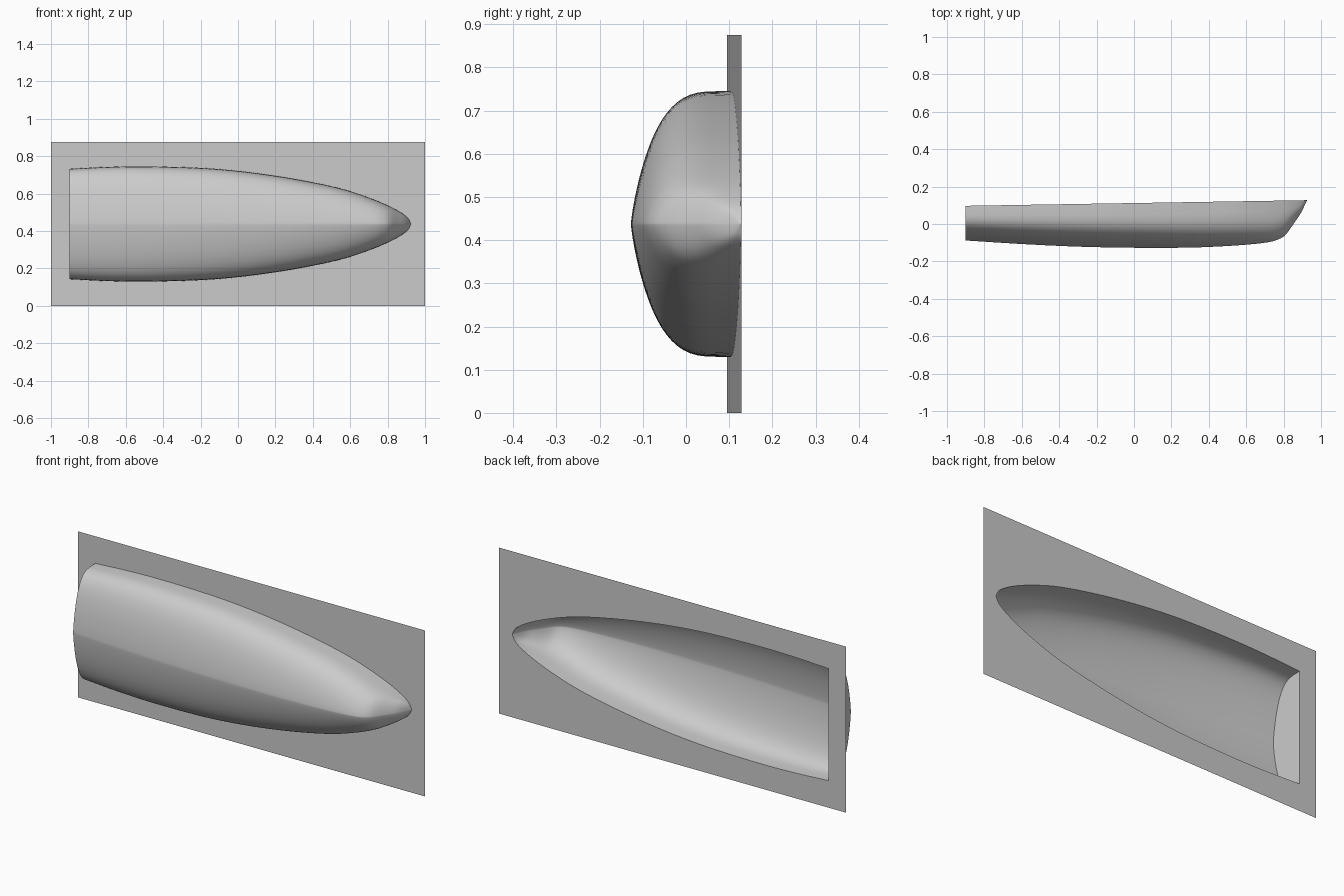
import bpy, bmesh, math

cube = bpy.data.objects.get("Cube")
if cube:
    bpy.data.objects.remove(cube, do_unlink=True)

MID, STERN, BOW = 0.4375, -0.9, 0.925
STATIONS, RIBS = 72, 24

# Half beam and keel line along the length
BEAM = [(-0.9, .295), (-0.7, .305), (-0.5, .308), (-0.2, .3), (0, .284), (.2, .258),
        (.4, .223), (.56, .187), (.69, .145), (.8, .1), (.87, .062), (.91, .03), (BOW, 0)]
KEEL = [(-0.9, -.088), (-0.6, -.107), (-0.3, -.121), (0, -.127), (.3, -.126), (.51, -.117),
        (.65, -.106), (.73, -.095), (.77, -.083), (.81, -.058), (.86, .011), (.893, .06), (BOW, .127)]


def deck(x):
    return 0.112 + 0.0165 * x


def curve(points, x):
    """Smooth cubic curve through the points."""
    def slope(k):
        a, b = points[max(k - 1, 0)], points[min(k + 1, len(points) - 1)]
        return (b[1] - a[1]) / (b[0] - a[0])
    i = 0
    while i < len(points) - 2 and x > points[i + 1][0]:
        i += 1
    (x0, y0), (x1, y1) = points[i], points[i + 1]
    d = x1 - x0
    t = min(max((x - x0) / d, 0), 1)
    s = 1 - t
    return (s * s * (1 + 2 * t) * y0 + t * t * (3 - 2 * t) * y1
            + d * t * s * (s * slope(i) - t * slope(i + 1)))


def finish(name, bm, mat):
    bmesh.ops.recalc_face_normals(bm, faces=bm.faces)
    mesh = bpy.data.meshes.new(name)
    bm.to_mesh(mesh)
    bm.free()
    mesh.materials.append(mat)
    obj = bpy.data.objects.new(name, mesh)
    bpy.context.collection.objects.link(obj)
    return obj


grey = bpy.data.materials.new("light_grey")
grey.use_nodes = True
colour = (0.6, 0.6, 0.6, 1)
grey.diffuse_color = colour
grey.node_tree.nodes["Principled BSDF"].inputs["Base Color"].default_value = colour

# Stations are closer together towards the bow
xs = [STERN + (BOW - STERN) * (1 - (1 - i / STATIONS) ** 2) for i in range(STATIONS + 1)]

# Hull: rounded sections lofted from stern to bow
bm = bmesh.new()
rows = []
for x in xs[:-1]:
    beam, keel, top = curve(BEAM, x), curve(KEEL, x), deck(x)
    row = []
    for j in range(-RIBS, RIBS + 1):
        t = abs(j) / RIBS * math.pi / 2
        w = math.copysign(math.sin(t) ** 1.54, j) * beam
        h = 1 - max(math.cos(t), 0) ** 0.5
        row.append(bm.verts.new((x, keel + (top - keel) * h, MID + w)))
    rows.append(row)
for a, b in zip(rows, rows[1:]):
    for j in range(2 * RIBS):
        bm.faces.new((a[j], a[j + 1], b[j + 1], b[j]))
tip = bm.verts.new((BOW, deck(BOW), MID))
for j in range(2 * RIBS):
    bm.faces.new((rows[-1][j], rows[-1][j + 1], tip))
# Transom closes the stern
bm.faces.new(rows[0])
hull = finish("hull", bm, grey)
bpy.ops.object.select_all(action='DESELECT')
hull.select_set(True)
bpy.context.view_layer.objects.active = hull
bpy.ops.object.shade_smooth_by_angle(angle=math.radians(60))

# Deck sheet: thin sloping sheet with an opening along the hull's rim
bm = bmesh.new()


def sheet(*corners):
    bm.faces.new([bm.verts.new((x, deck(x), z)) for x, z in corners])


for side in (-1, 1):
    edge = MID + side * MID
    for x0, x1 in zip(xs, xs[1:]):
        sheet((x0, MID + side * curve(BEAM, x0)), (x1, MID + side * curve(BEAM, x1)),
              (x1, edge), (x0, edge))
for x0, x1 in ((-1, STERN), (BOW, 1)):
    sheet((x0, 0), (x1, 0), (x1, 2 * MID), (x0, 2 * MID))
bmesh.ops.remove_doubles(bm, verts=bm.verts, dist=1e-5)
finish("deck_sheet", bm, grey)
